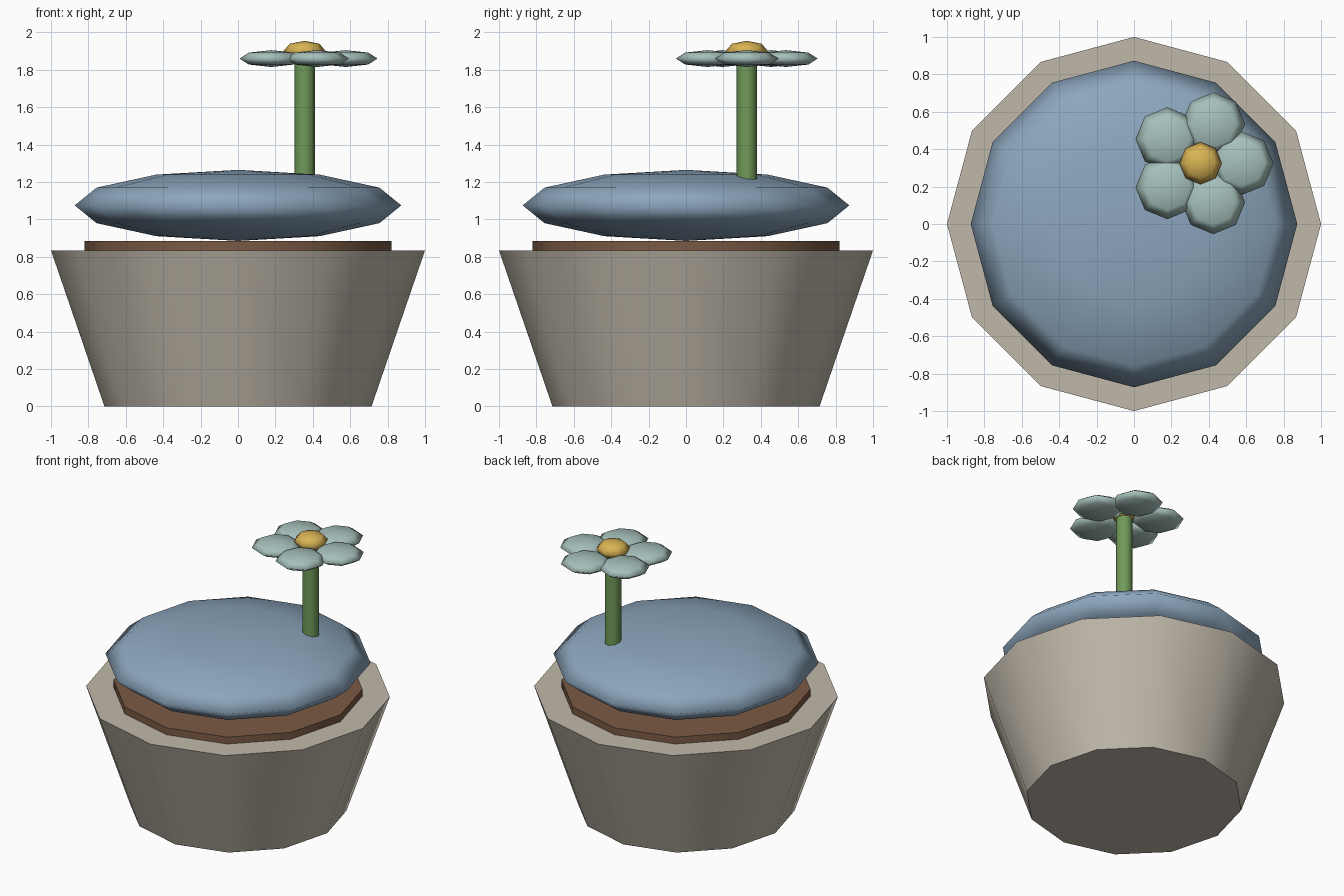
import bpy
import math

cube = bpy.data.objects.get("Cube")
if cube:
    bpy.data.objects.remove(cube, do_unlink=True)


def linear(c):
    c /= 255
    return c / 12.92 if c <= 0.04045 else ((c + 0.055) / 1.055) ** 2.4


def material(name, r, g, b):
    colour = (linear(r), linear(g), linear(b), 1)
    mat = bpy.data.materials.new(name)
    mat.use_nodes = True
    mat.diffuse_color = colour
    bsdf = next(n for n in mat.node_tree.nodes if n.type == "BSDF_PRINCIPLED")
    bsdf.inputs["Base Color"].default_value = colour
    return mat


def finish(name, mat, angle):
    ob = bpy.context.object
    ob.name = name
    ob.data.materials.append(mat)
    bpy.ops.object.transform_apply(location=False, rotation=True, scale=True)
    bpy.ops.object.shade_smooth_by_angle(angle=math.radians(angle))
    return ob


def tapered(name, mat, sides, x, y, z0, z1, r0, r1):
    bpy.ops.mesh.primitive_cone_add(vertices=sides, radius1=r0, radius2=r1,
                                    depth=z1 - z0, location=(x, y, (z0 + z1) / 2))
    return finish(name, mat, 50)


def pebble(name, mat, sides, rings, x, y, z, radius, half_height):
    bpy.ops.mesh.primitive_uv_sphere_add(segments=sides, ring_count=rings,
                                         radius=1, location=(x, y, z))
    bpy.context.object.scale = (radius, radius, half_height)
    return finish(name, mat, 180)


clay = material("pale clay", 192, 184, 170)
earth = material("brown soil", 122, 90, 68)
blue = material("dusty blue", 140, 166, 189)
green = material("stem green", 112, 154, 88)
mint = material("pale mint", 166, 192, 187)
gold = material("golden yellow", 217, 180, 84)

# Pot, soil and plant body
tapered("pot", clay, 12, 0, 0, 0, 0.835, 0.714, 1.0)
tapered("soil", earth, 12, 0, 0, 0.72, 0.885, 0.82, 0.82)
pebble("plant_body", blue, 12, 6, 0, 0, 1.075, 0.873, 0.19)

# Flower
fx, fy = 0.356, 0.325
tapered("stem", green, 8, fx, fy, 1.18, 1.86, 0.055, 0.055)
for i in range(5):
    a = math.tau * i / 5
    pebble(f"petal_{i + 1}", mint, 8, 4, fx + 0.22 * math.cos(a),
           fy + 0.22 * math.sin(a), 1.86, 0.17, 0.045)
pebble("flower_centre", gold, 8, 4, fx, fy, 1.9, 0.113, 0.055)
